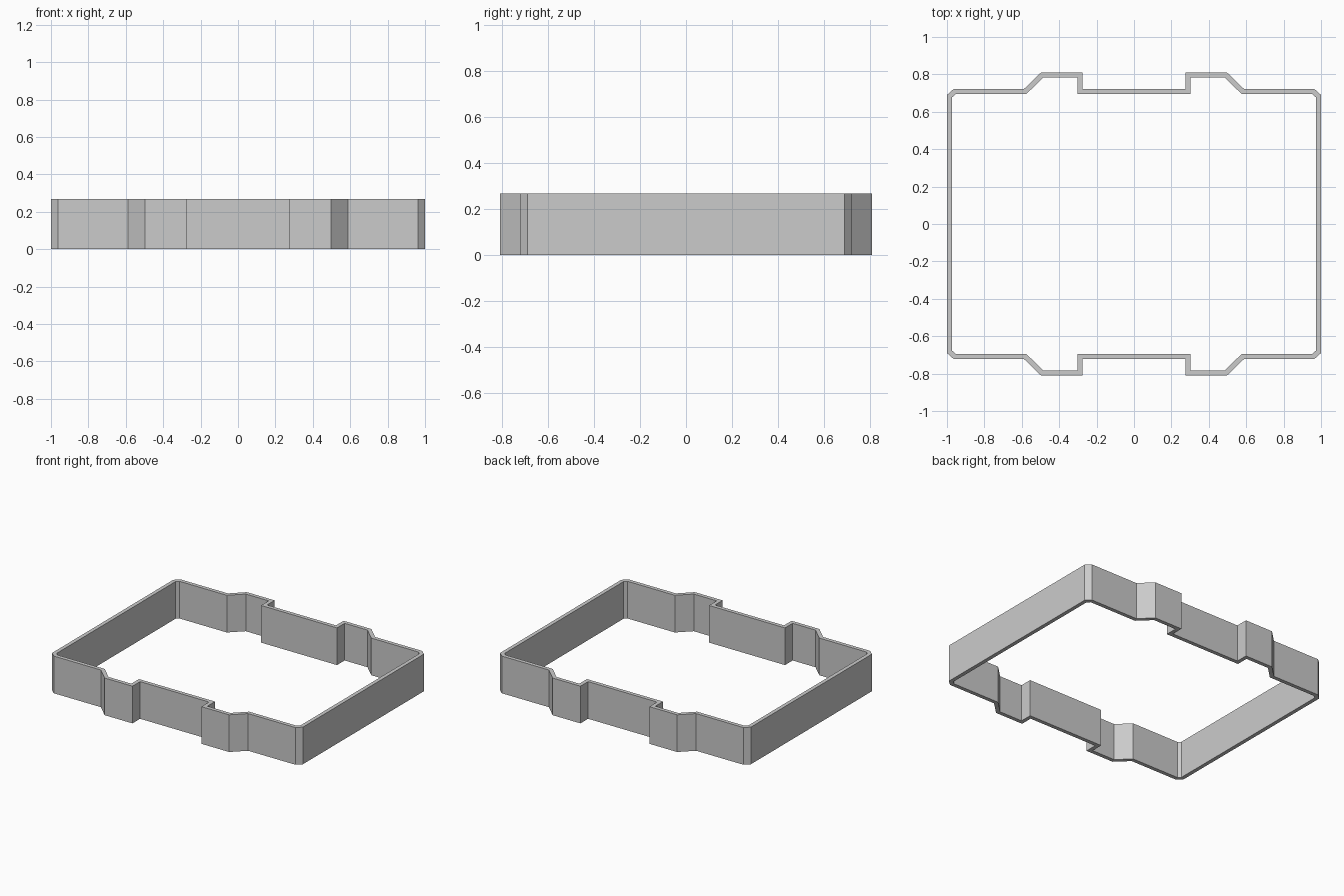
import bpy, bmesh
from mathutils import Vector

cube = bpy.data.objects.get("Cube")
if cube:
    bpy.data.objects.remove(cube, do_unlink=True)

HEIGHT, WALL = 0.268, 0.028

# Outer outline of one quarter, from the side wall to the inner step of the tab
quarter = [(1.0, 0.69), (0.963, 0.723), (0.587, 0.723), (0.497, 0.81),
           (0.275, 0.81), (0.275, 0.723)]


def mirrored(points, sx, sy):
    path = [Vector((x * sx, y * sy)) for x, y in points]
    return path if sx * sy > 0 else path[::-1]


# Full counter-clockwise outline
outer = [p for sx, sy in ((1, 1), (-1, 1), (-1, -1), (1, -1))
         for p in mirrored(quarter, sx, sy)]


def inset(points, distance):
    """Offset a closed outline inward with mitred corners."""
    result = []
    for i, p in enumerate(points):
        a = (p - points[i - 1]).normalized()
        b = (points[(i + 1) % len(points)] - p).normalized()
        na, nb = Vector((-a.y, a.x)), Vector((-b.y, b.x))
        result.append(p + (na + nb) * distance / (1 + na.dot(nb)))
    return result


# Wall: outer and inner rings joined at top and bottom
bm = bmesh.new()


def ring(points, z):
    return [bm.verts.new((p.x, p.y, z)) for p in points]


inner = inset(outer, WALL)
loops = [ring(outer, 0), ring(outer, HEIGHT), ring(inner, HEIGHT), ring(inner, 0)]
count = len(outer)
for k, lower in enumerate(loops):
    upper = loops[(k + 1) % len(loops)]
    for i in range(count):
        j = (i + 1) % count
        bm.faces.new((lower[i], lower[j], upper[j], upper[i]))
bmesh.ops.recalc_face_normals(bm, faces=bm.faces)

mesh = bpy.data.meshes.new("frame_wall")
bm.to_mesh(mesh)
bm.free()
frame = bpy.data.objects.new("frame_wall", mesh)
bpy.context.collection.objects.link(frame)

# Plain grey finish
grey = bpy.data.materials.new("light_grey")
grey.use_nodes = True
colour = (0.6, 0.6, 0.6, 1)
grey.diffuse_color = colour
grey.node_tree.nodes["Principled BSDF"].inputs["Base Color"].default_value = colour
mesh.materials.append(grey)
